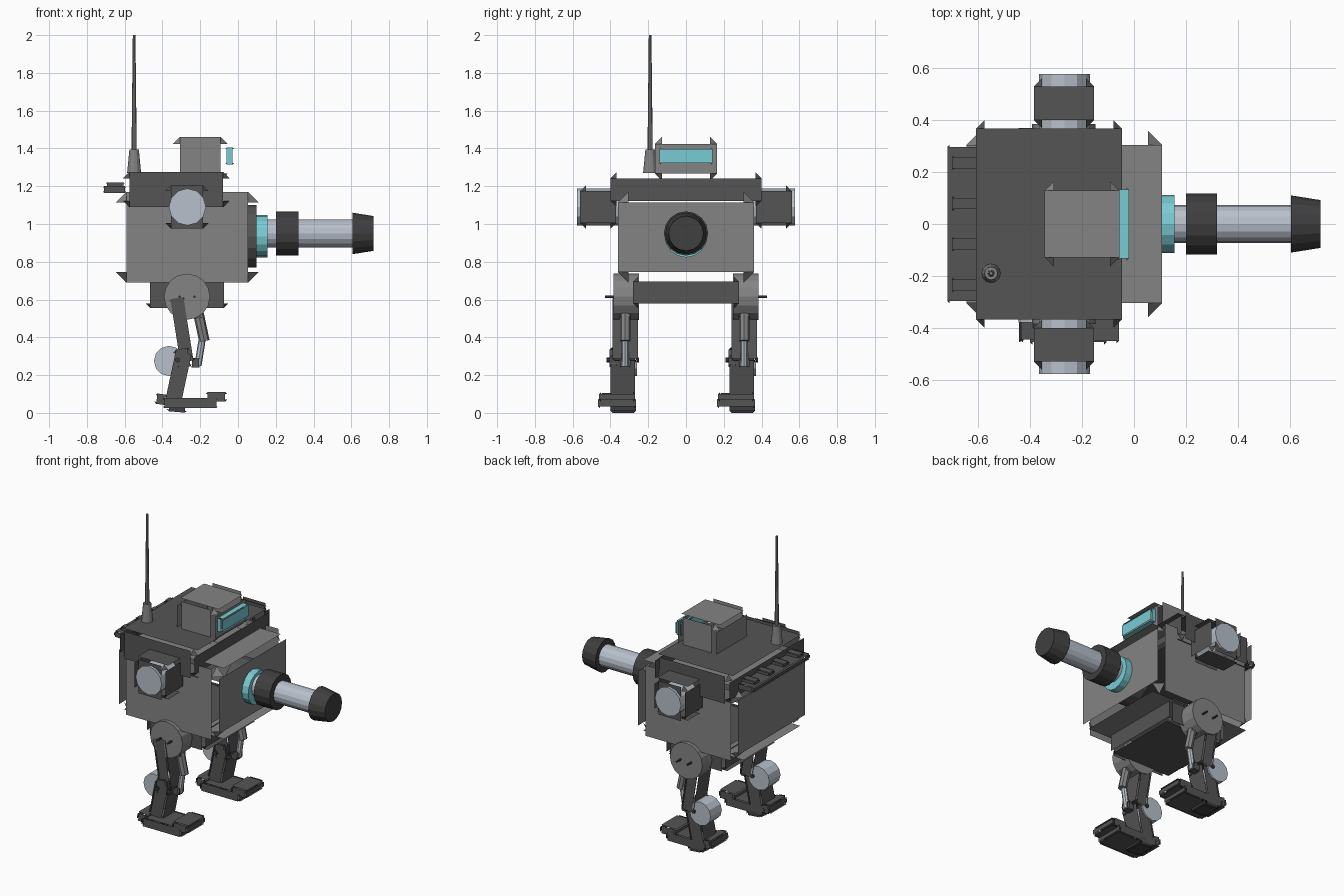
import bpy, bmesh
from math import radians
from itertools import product
from mathutils import Vector, Matrix

if "Cube" in bpy.data.objects:
    bpy.data.objects.remove(bpy.data.objects["Cube"], do_unlink=True)


def material(name, rgb):
    m = bpy.data.materials.new(name)
    m.use_nodes = True
    m.diffuse_color = (*rgb, 1)
    m.node_tree.nodes["Principled BSDF"].inputs["Base Color"].default_value = (*rgb, 1)
    return m


ARMOUR = material("mid grey armour", (0.23, 0.23, 0.235))
DARK = material("dark grey armour", (0.09, 0.09, 0.092))
BLACK = material("charcoal rubber", (0.05, 0.05, 0.052))
STEEL = material("pale steel", (0.48, 0.53, 0.60))
CYAN = material("cyan glow", (0.19, 0.60, 0.66))


def finish(name, bm, mat):
    mesh = bpy.data.meshes.new(name)
    bm.to_mesh(mesh)
    bm.free()
    mesh.materials.append(mat)
    ob = bpy.data.objects.new(name, mesh)
    bpy.context.collection.objects.link(ob)
    return ob


def panel_box(name, lo, hi, c, mat, tilt=0):
    """Box of six separate panels, slit along its edges, with cut corners.
    Each panel is full size along one axis and inset by c along the next."""
    lo, hi = Vector(lo), Vector(hi)
    mid, half = (lo + hi) / 2, (hi - lo) / 2
    bm = bmesh.new()

    def face(points):
        f = bm.faces.new([bm.verts.new(p) for p in points])
        f.normal_update()
        if f.normal.dot(f.calc_center_median()) < 0:
            f.normal_flip()

    for axis, side in product(range(3), (-1, 1)):
        b, d = (axis + 1) % 3, (axis + 2) % 3
        points = []
        for u, v in ((-1, -1), (1, -1), (1, 1), (-1, 1)):
            p = Vector()
            p[axis], p[b], p[d] = side * half[axis], u * half[b], v * (half[d] - c)
            points.append(p)
        face(points)
    for signs in product((-1, 1), repeat=3):
        points = []
        for full in range(3):
            points.append(Vector([s * (half[i] - (0 if i == full else c))
                                  for i, s in enumerate(signs)]))
        face(points)
    ob_matrix = Matrix.Translation(mid) @ Matrix.Rotation(radians(tilt), 4, 'Y')
    bm.transform(ob_matrix)
    return finish(name, bm, mat)


def rod(name, a, b, r1, mat, r2=None, sides=12):
    """Capped cylinder or cone from point a to point b."""
    a, b = Vector(a), Vector(b)
    bm = bmesh.new()
    bmesh.ops.create_cone(bm, cap_ends=True, segments=sides, radius1=r1,
                          radius2=r1 if r2 is None else r2, depth=(b - a).length)
    turn = (b - a).to_track_quat('Z', 'Y').to_matrix().to_4x4()
    bm.transform(Matrix.Translation((a + b) / 2) @ turn)
    return finish(name, bm, mat)


# Hull, upper deck and pelvis
panel_box("hull", (-0.645, -0.36, 0.69), (0.108, 0.36, 1.17), 0.055, ARMOUR)
panel_box("deck", (-0.608, -0.40, 1.09), (-0.046, 0.40, 1.275), 0.033, DARK)
panel_box("pelvis", (-0.49, -0.28, 0.555), (-0.05, 0.28, 0.72), 0.025, DARK)

# Rear vent shelf with slats
panel_box("vent_shelf", (-0.718, -0.305, 1.165), (-0.59, 0.305, 1.20), 0.008, DARK)
for i in range(4):
    y = -0.235 + i * 0.157
    panel_box(f"vent_slat_{i + 1}", (-0.70, y - 0.028, 1.19),
              (-0.60, y + 0.028, 1.22), 0.006, DARK)

# Head and visor
panel_box("head", (-0.345, -0.165, 1.23), (-0.055, 0.165, 1.46), 0.037, ARMOUR)
panel_box("visor", (-0.068, -0.14, 1.315), (-0.02, 0.14, 1.405), 0.008, CYAN)

# Antenna
ax, ay = -0.55, -0.19
rod("antenna_base", (ax, ay, 1.27), (ax, ay, 1.395), 0.037, ARMOUR, 0.025)
rod("antenna_rod", (ax, ay, 1.38), (ax, ay, 2.0), 0.014, ARMOUR, 0.007, 8)

# Front cannon
for name, x0, x1, r1, r2, z, mat in (
        ("cannon_mount", 0.0, 0.097, 0.165, 0.165, 0.935, DARK),
        ("cannon_ring", 0.08, 0.155, 0.112, 0.112, 0.935, CYAN),
        ("cannon_barrel", 0.05, 0.62, 0.074, 0.074, 0.95, STEEL),
        ("cannon_sleeve", 0.20, 0.32, 0.117, 0.117, 0.95, BLACK),
        ("cannon_muzzle", 0.605, 0.718, 0.11, 0.092, 0.95, BLACK)):
    rod(name, (x0, 0, z), (x1, 0, z), r1, mat, r2, 16)

for side, label in ((-1, "right"), (1, "left")):
    # Shoulder pods
    y0, y1 = sorted((side * 0.37, side * 0.56))
    panel_box(label + "_shoulder", (-0.385, y0, 0.975), (-0.154, y1, 1.205), 0.03, DARK)
    rod(label + "_shoulder_core", (-0.268, side * 0.34, 1.09),
        (-0.268, side * 0.577, 1.09), 0.098, STEEL)

    # Hip disc with two bolts
    rod(label + "_hip", (-0.27, side * 0.25, 0.615), (-0.27, side * 0.385, 0.615),
        0.122, ARMOUR, sides=16)
    for x in (-0.31, -0.23):
        rod(label + "_hip_bolt", (x, side * 0.37, 0.615), (x, side * 0.43, 0.615),
            0.007, BLACK, sides=6)

    # Both legs share one layout, shifted sideways
    shift = 0 if side < 0 else 0.63

    def leg_box(name, lo, hi, mat, tilt=0, c=0.01):
        panel_box(f"{label}_{name}", (lo[0], lo[1] + shift, lo[2]),
                  (hi[0], hi[1] + shift, hi[2]), c, mat, tilt)

    def leg_rod(name, a, b, r, mat, sides=12):
        move = Vector((0, shift, 0))
        rod(f"{label}_{name}", Vector(a) + move, Vector(b) + move, r, mat, sides=sides)

    leg_box("thigh", (-0.342, -0.39, 0.27), (-0.252, -0.255, 0.61), DARK, -9)
    leg_box("shank", (-0.37, -0.40, 0.04), (-0.265, -0.27, 0.32), DARK, 12)
    leg_box("knee_plate", (-0.33, -0.405, 0.24), (-0.25, -0.36, 0.34), DARK, -9)
    leg_rod("knee_bolt", (-0.32, -0.42, 0.28), (-0.32, -0.25, 0.28), 0.013, BLACK, 8)
    leg_rod("knee_roller", (-0.365, -0.38, 0.275), (-0.365, -0.26, 0.275), 0.08, STEEL)
    leg_rod("piston_sleeve", (-0.21, -0.322, 0.53), (-0.178, -0.322, 0.38), 0.028, ARMOUR, 8)
    leg_rod("piston_shaft", (-0.185, -0.322, 0.42), (-0.212, -0.322, 0.25), 0.019, STEEL, 8)
    leg_box("piston_bracket", (-0.27, -0.35, 0.50), (-0.19, -0.295, 0.56), DARK, 0, 0.006)
    leg_box("piston_foot", (-0.25, -0.35, 0.24), (-0.20, -0.295, 0.29), DARK, 0, 0.006)

    # Foot
    leg_box("sole", (-0.40, -0.465, 0.025), (-0.105, -0.265, 0.08), DARK)
    leg_box("toe_bar", (-0.172, -0.46, 0.06), (-0.058, -0.27, 0.11), DARK)
    leg_box("heel", (-0.44, -0.455, 0.045), (-0.375, -0.27, 0.10), DARK, 8)
    leg_box("heel_pad", (-0.375, -0.40, 0.005), (-0.27, -0.265, 0.05), BLACK, 5)
